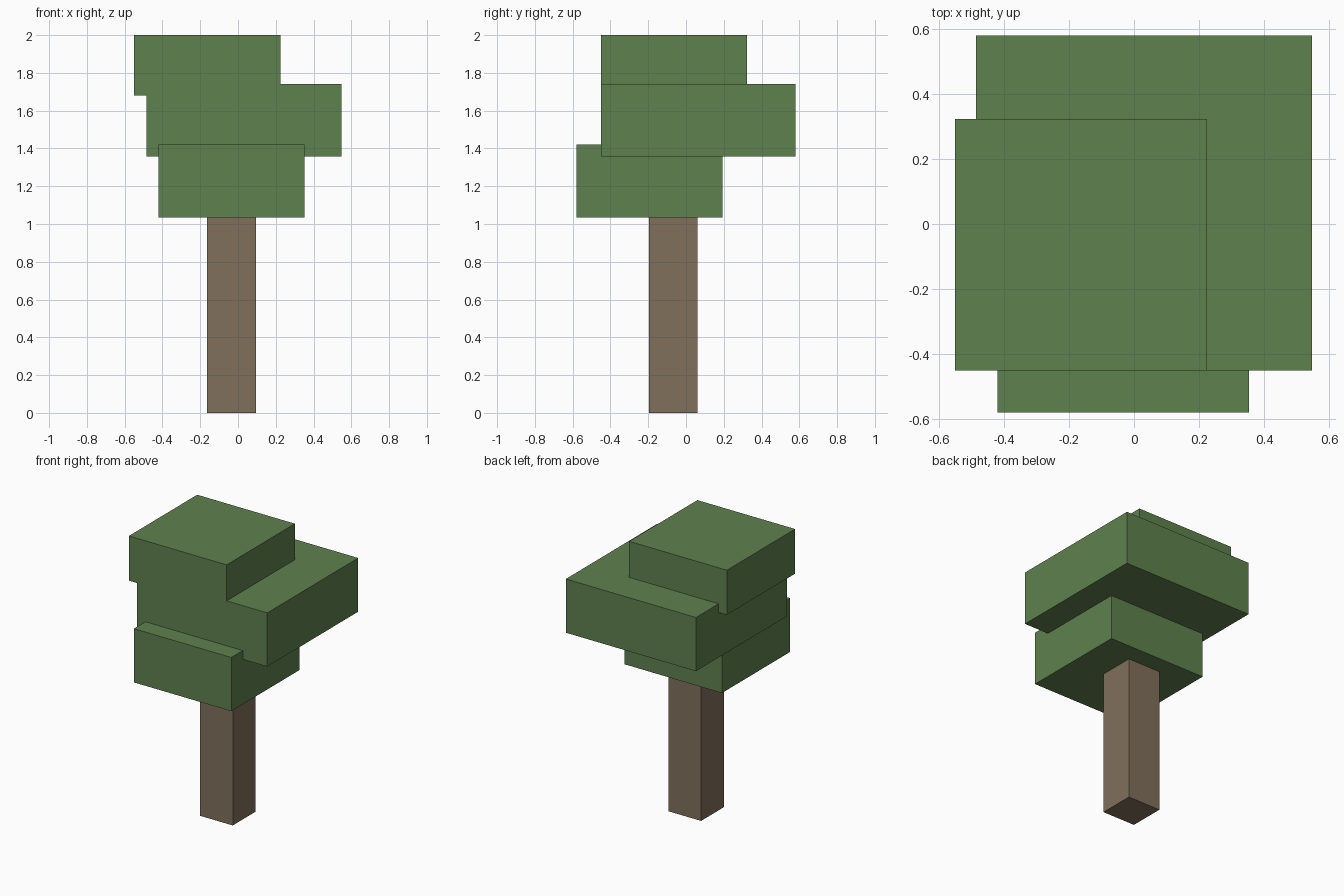
import bpy
from mathutils import Vector

default = bpy.data.objects.get("Cube")
if default:
    bpy.data.objects.remove(default, do_unlink=True)


def make_material(name, colour):
    mat = bpy.data.materials.new(name)
    mat.use_nodes = True
    mat.diffuse_color = (*colour, 1)
    bsdf = mat.node_tree.nodes["Principled BSDF"]
    bsdf.inputs["Base Color"].default_value = (*colour, 1)
    bsdf.inputs["Roughness"].default_value = 0.9
    return mat


def box(name, low, high, mat):
    """Flat-faced block spanning two opposite corners."""
    low, high = Vector(low), Vector(high)
    bpy.ops.mesh.primitive_cube_add(size=1, location=(low + high) / 2)
    obj = bpy.context.object
    obj.name = obj.data.name = name
    obj.scale = high - low
    bpy.ops.object.transform_apply(location=False, rotation=False, scale=True)
    obj.data.materials.append(mat)
    return obj


leaf_green = make_material("leaf green", (0.114, 0.220, 0.076))
bark_brown = make_material("bark brown", (0.216, 0.162, 0.105))

# Square trunk
box("trunk", (-0.163, -0.195, 0), (0.095, 0.062, 1.035), bark_brown)

# Three offset foliage blocks, overlapping slightly
box("lower_foliage", (-0.42, -0.58, 1.035), (0.353, 0.193, 1.42), leaf_green)
box("middle_foliage", (-0.485, -0.45, 1.357), (0.547, 0.58, 1.742), leaf_green)
box("upper_foliage", (-0.55, -0.45, 1.68), (0.225, 0.323, 2), leaf_green)
